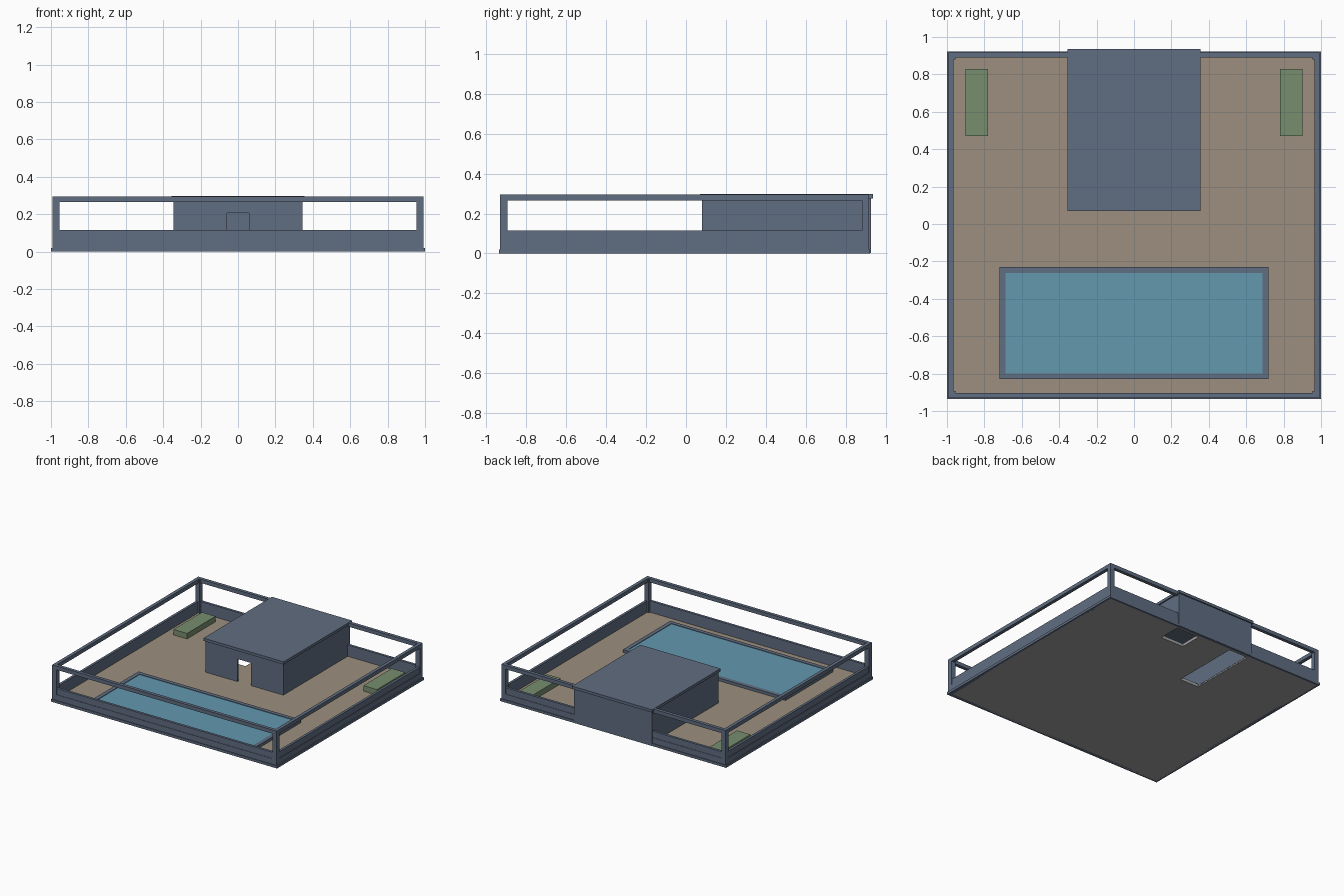
import bpy
import bmesh

cube = bpy.data.objects.get("Cube")
if cube:
    bpy.data.objects.remove(cube, do_unlink=True)


def material(name, rgb):
    """Flat colour from 0-255 display values, stored as linear."""
    linear = [(c / 255 / 12.92) if c < 11 else ((c / 255 + 0.055) / 1.055) ** 2.4 for c in rgb]
    mat = bpy.data.materials.new(name)
    mat.use_nodes = True
    mat.diffuse_color = (*linear, 1)
    bsdf = mat.node_tree.nodes["Principled BSDF"]
    bsdf.inputs["Base Color"].default_value = (*linear, 1)
    bsdf.inputs["Roughness"].default_value = 0.8
    return mat


SLATE = material("slate blue", (96, 109, 129))
SAND = material("sand floor", (156, 143, 126))
WATER = material("pool water", (99, 153, 175))
GREEN = material("planting green", (119, 142, 111))
GREY = material("concrete grey", (160, 160, 163))


def finish(name, bm, *mats):
    bmesh.ops.recalc_face_normals(bm, faces=bm.faces)
    mesh = bpy.data.meshes.new(name)
    bm.to_mesh(mesh)
    bm.free()
    for mat in mats:
        mesh.materials.append(mat)
    obj = bpy.data.objects.new(name, mesh)
    bpy.context.collection.objects.link(obj)
    return obj


def extrude(bm, faces, vec):
    new = bmesh.ops.extrude_face_region(bm, geom=faces, use_keep_orig=True)["geom"]
    bmesh.ops.translate(bm, vec=vec, verts=[g for g in new if isinstance(g, bmesh.types.BMVert)])


def box(name, x0, x1, y0, y1, z0, z1, mat):
    bm = bmesh.new()
    bmesh.ops.create_cube(bm, size=1)
    for v in bm.verts:
        v.co = (x1 if v.co.x > 0 else x0, y1 if v.co.y > 0 else y0, z1 if v.co.z > 0 else z0)
    return finish(name, bm, mat)


def plate(bm, xs, ys, z0, z1, is_hole):
    """Grid plate between the cut lines, leaving out the cells that are holes."""
    rows = [[bm.verts.new((x, y, z0)) for x in xs] for y in ys]
    faces = []
    for j in range(len(ys) - 1):
        for i in range(len(xs) - 1):
            if not is_hole((xs[i] + xs[i + 1]) / 2, (ys[j] + ys[j + 1]) / 2):
                faces.append(bm.faces.new((rows[j][i], rows[j][i + 1],
                                           rows[j + 1][i + 1], rows[j + 1][i])))
    extrude(bm, faces, (0, 0, z1 - z0))
    loose = [v for v in bm.verts if not v.link_faces]
    bmesh.ops.delete(bm, geom=loose, context='VERTS')


def ring(name, half_x, y0, y1, t, z0, z1, mat):
    """Rectangular frame with wall thickness t."""
    bm = bmesh.new()
    plate(bm, (-half_x, t - half_x, half_x - t, half_x), (y0, y0 + t, y1 - t, y1), z0, z1,
          lambda x, y: abs(x) < half_x - t and y0 + t < y < y1 - t)
    return finish(name, bm, mat)


FLOOR = 0.024

# Ground slab with two stairwell openings under the house
bm = bmesh.new()
wells = [(-0.335, -0.165, 0.33, 0.89), (0.13, 0.335, 0.71, 0.89)]
plate(bm, (-0.985, -0.335, -0.165, 0.13, 0.335, 0.985), (-0.92, 0.33, 0.71, 0.89, 0.905),
      0, FLOOR, lambda x, y: any(a < x < b and c < y < d for a, b, c, d in wells))
slab = finish("ground_slab", bm, GREY, SAND)
for face in slab.data.polygons:
    face.material_index = int(face.normal.z > 0.5)

# Perimeter: base trim, lower band, parapet and top rail
ring("base_trim", 1.0, -0.935, 0.922, 0.03, 0, 0.02, SLATE)
ring("lower_band", 0.993, -0.93, 0.917, 0.023, 0.003, 0.065, SLATE)
ring("parapet", 0.99, -0.927, 0.914, 0.02, 0.065, 0.115, SLATE)
ring("top_rail", 0.993, -0.93, 0.917, 0.027, 0.265, 0.295, SLATE)

# Corner posts
for side, sx in (("right", -1), ("left", 1)):
    for end, y0 in (("front", -0.93), ("back", 0.88)):
        xs = sorted((sx * 0.955, sx * 0.993))
        box(f"{end}_{side}_post", *xs, y0, y0 + 0.037, FLOOR - 0.01, 0.29, SLATE)

# House front wall with a doorway cut out of its outline
bm = bmesh.new()
half, top = 0.345, 0.275
outline = [(-half, 0.01), (-half, top), (half, top), (half, 0.01),
           (0.06, 0.01), (0.06, 0.205), (-0.06, 0.205), (-0.06, 0.01)]
front = bm.faces.new([bm.verts.new((x, 0.08, z)) for x, z in outline])
extrude(bm, [front], (0, 0.012, 0))
finish("house_front_wall", bm, SLATE)

# Remaining house walls and roof
box("house_right_wall", -half, -half + 0.012, 0.092, 0.908, 0.01, top, SLATE)
box("house_left_wall", half - 0.012, half, 0.092, 0.908, 0.01, top, SLATE)
box("house_back_wall", -half, half, 0.908, 0.925, 0.002, top, SLATE)
box("house_roof", -0.355, 0.355, 0.07, 0.935, top, 0.297, SLATE)

# Pool with a raised rim
ring("pool_rim", 0.72, -0.83, -0.23, 0.032, FLOOR - 0.002, 0.047, SLATE)
box("pool_water", -0.69, 0.69, -0.8, -0.26, FLOOR - 0.002, 0.043, WATER)

# Planting beds
for side, sx in (("right", -1), ("left", 1)):
    xs = sorted((sx * 0.78, sx * 0.9))
    box(f"{side}_planter", *xs, 0.47, 0.83, FLOOR - 0.002, 0.068, GREEN)
